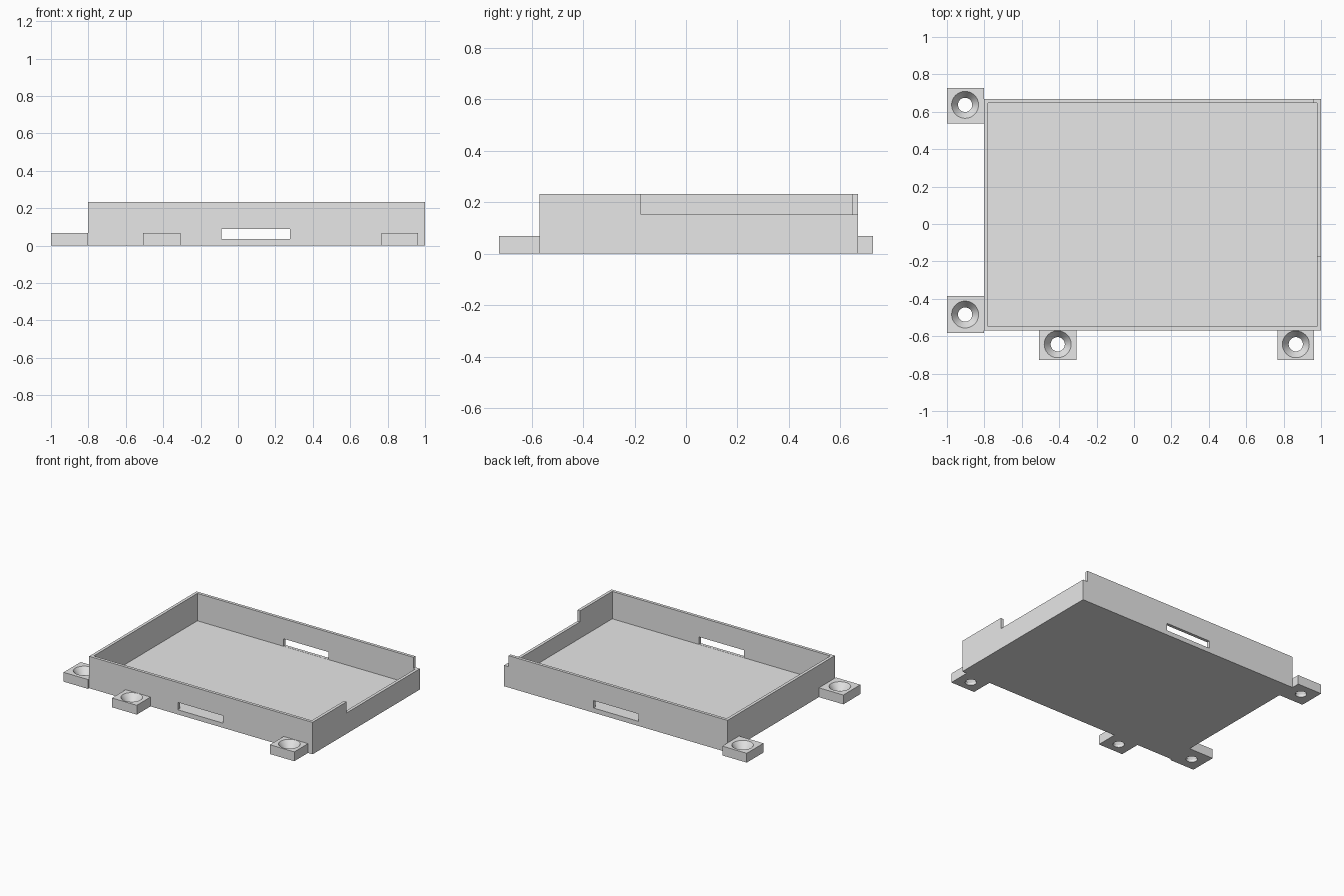
import bpy
import bmesh
import math
from mathutils import Matrix

old = bpy.data.objects.get("Cube")
if old:
    bpy.data.objects.remove(old, do_unlink=True)

grey = bpy.data.materials.new("light grey")
grey.use_nodes = True
grey.diffuse_color = (0.8, 0.8, 0.8, 1)
grey.node_tree.nodes["Principled BSDF"].inputs["Base Color"].default_value = (0.8, 0.8, 0.8, 1)


def add_object(name, bm):
    mesh = bpy.data.meshes.new(name)
    bm.to_mesh(mesh)
    bm.free()
    mesh.materials.append(grey)
    obj = bpy.data.objects.new(name, mesh)
    bpy.context.collection.objects.link(obj)
    return obj


def box(name, x, y, z):
    """Box from (min, max) ranges on each axis."""
    bm = bmesh.new()
    bmesh.ops.create_cube(bm, size=1)
    for v in bm.verts:
        v.co = [r[0] if c < 0 else r[1] for c, r in zip(v.co, (x, y, z))]
    return add_object(name, bm)


def countersink(x, y, top):
    """Cutter: straight bore that flares to a wide mouth at the top."""
    profile = [(0.038, -0.05), (0.038, 0.018), (0.072, top), (0.072, top + 0.05)]
    n = 48
    bm = bmesh.new()
    rings = [[bm.verts.new((x + r * math.cos(math.tau * i / n),
                            y + r * math.sin(math.tau * i / n), z))
              for i in range(n)] for r, z in profile]
    for low, high in zip(rings, rings[1:]):
        for i in range(n):
            j = (i + 1) % n
            bm.faces.new((low[i], low[j], high[j], high[i]))
    bm.faces.new(rings[0][::-1])
    bm.faces.new(rings[-1])
    return add_object("screw_hole_cutter", bm)


def cut(obj, cutter):
    """Subtract the cutter, apply, and remove it."""
    cutter.hide_render = True
    mod = obj.modifiers.new("cut", "BOOLEAN")
    mod.operation = "DIFFERENCE"
    mod.solver = "EXACT"
    mod.object = cutter
    bpy.ops.object.select_all(action="DESELECT")
    bpy.context.view_layer.objects.active = obj
    obj.select_set(True)
    bpy.ops.object.modifier_apply(modifier=mod.name)
    bpy.data.objects.remove(cutter, do_unlink=True)


# Tray shell
X0, X1, Y0, Y1 = -0.803, 1.0, -0.569, 0.669
HEIGHT, WALL, FLOOR = 0.233, 0.022, 0.033
tray = box("tray", (X0, X1), (Y0, Y1), (0, HEIGHT))
cut(tray, box("cavity_cutter", (X0 + WALL, X1 - WALL), (Y0 + WALL, Y1 - WALL), (FLOOR, 1)))

# Slots through the front and back walls, level with the floor
for y in (Y0, Y1):
    cut(tray, box("slot_cutter", (-0.087, 0.278), (y - 0.03, y + 0.03), (FLOOR + 0.001, 0.088)))

# Lowered rim on the +x side, running out through the back corner
cut(tray, box("rim_cutter", (0.962, 1.1), (-0.175, 0.8), (0.152, 1)))

# Mounting lugs with countersunk holes
PAD = 0.068
lugs = {
    "side_lug_back": ((-1, X0), (0.536, 0.728), (-0.903, 0.637)),
    "side_lug_front": ((-1, X0), (-0.582, -0.385), (-0.903, -0.484)),
    "front_lug_a": ((-0.508, -0.308), (-0.727, Y0), (-0.408, -0.643)),
    "front_lug_b": ((0.767, 0.963), (-0.727, Y0), (0.865, -0.643)),
}
for name, (xs, ys, hole) in lugs.items():
    lug = box(name, xs, ys, (0, PAD))
    cut(lug, countersink(*hole, PAD))
    bpy.ops.object.shade_smooth_by_angle(angle=math.radians(20))
